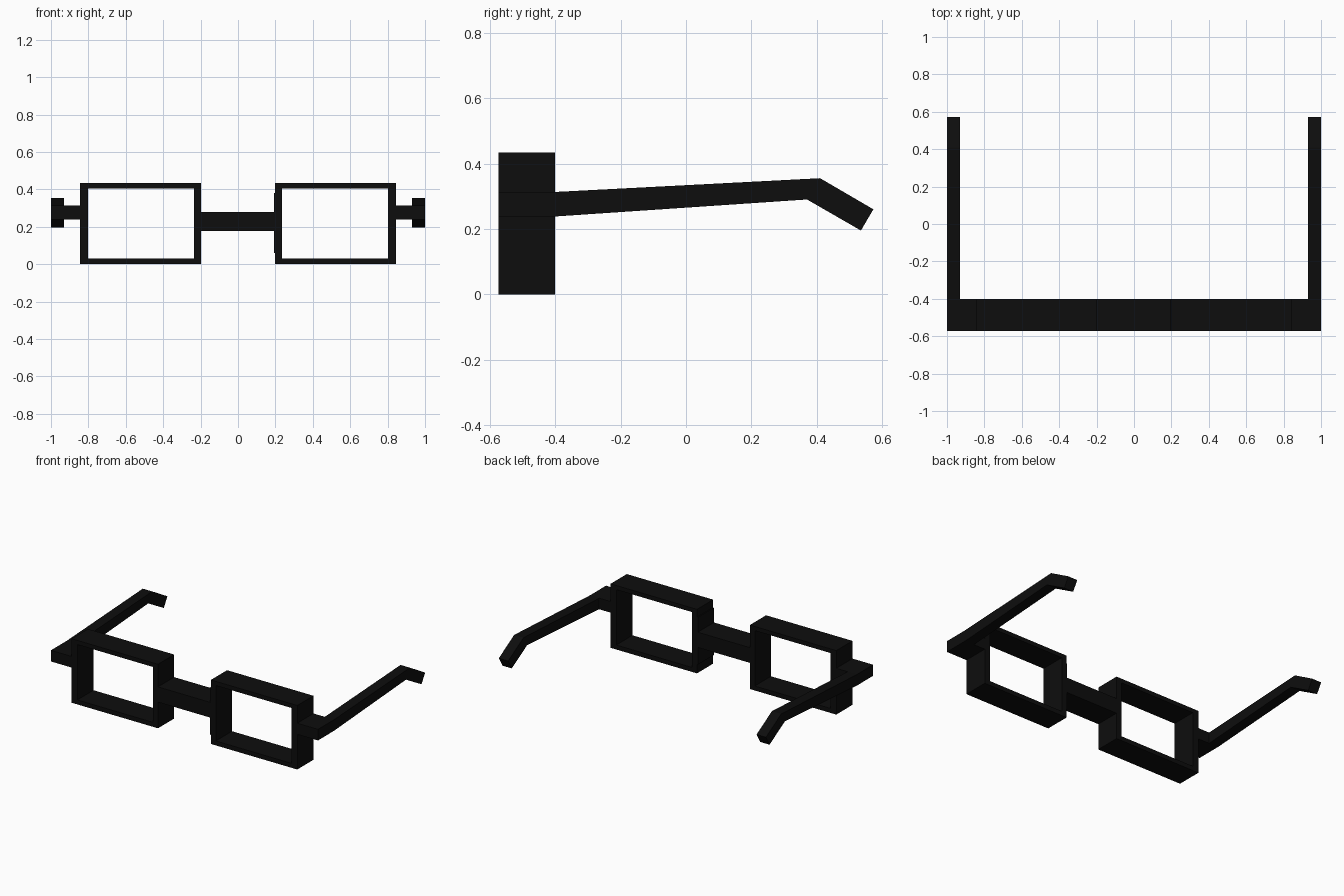
import bpy, bmesh

if "Cube" in bpy.data.objects:
    bpy.data.objects.remove(bpy.data.objects["Cube"])

Y0, Y1 = -0.573, -0.40   # front and back of the frame front

black = bpy.data.materials.new("black_plastic")
black.diffuse_color = (0.004, 0.004, 0.004, 1)
black.use_nodes = True
black.node_tree.nodes["Principled BSDF"].inputs["Base Color"].default_value = black.diffuse_color


def finish(name, bm):
    bmesh.ops.recalc_face_normals(bm, faces=bm.faces[:])
    me = bpy.data.meshes.new(name)
    bm.to_mesh(me)
    bm.free()
    me.materials.append(black)
    ob = bpy.data.objects.new(name, me)
    bpy.context.collection.objects.link(ob)
    return ob


def box(name, x, y, z):
    bm = bmesh.new()
    bmesh.ops.create_cube(bm, size=1)
    for v in bm.verts:
        v.co = [r[0] if c < 0 else r[1] for c, r in zip(v.co, (x, y, z))]
    return finish(name, bm)


def rim(name, outer, inner):
    # rectangular ring in XZ, extruded along Y
    bm = bmesh.new()
    rings = []
    for y in (Y0, Y1):
        for x0, x1, z0, z1 in (outer, inner):
            rings.append([bm.verts.new((x, y, z)) for x, z in
                          ((x0, z0), (x1, z0), (x1, z1), (x0, z1))])
    fo, fi, bo, bi = rings
    for a, b in ((fo, fi), (fi, bi), (bi, bo), (bo, fo)):
        for i in range(4):
            j = (i + 1) % 4
            bm.faces.new((a[i], a[j], b[j], b[i]))
    return finish(name, bm)


def temple(name, x0, x1):
    # bent arm: pairs of top/bottom points in YZ, swept across X
    pairs = [((-0.40, 0.313), (-0.40, 0.238)),
             ((0.41, 0.355), (0.37, 0.29)),
             ((0.573, 0.26), (0.535, 0.195))]
    bm = bmesh.new()
    secs = [[bm.verts.new((x, *p)) for x, p in
             ((x0, t), (x1, t), (x1, b), (x0, b))] for t, b in pairs]
    for a, b in zip(secs, secs[1:]):
        for i in range(4):
            j = (i + 1) % 4
            bm.faces.new((a[i], a[j], b[j], b[i]))
    bm.faces.new(secs[0])
    bm.faces.new(secs[-1])
    return finish(name, bm)


# Rims, hinge blocks and temples, mirrored to the other side
parts = [
    rim("lens_rim", (0.198, 0.845, 0, 0.433), (0.235, 0.802, 0.03, 0.405)),
    box("hinge_block", (0.845, 1.0), (Y0, Y1), (0.238, 0.313)),
    temple("temple_arm", 0.93, 1.0),
]
for ob in parts:
    m = ob.modifiers.new("mirror", 'MIRROR')
    m.use_axis = (True, False, False)

# Nose bridge, with the thin pad on one rim
box("nose_bridge", (-0.198, 0.198), (Y0, Y1), (0.177, 0.28))
box("bridge_pad", (0.192, 0.199), (Y0 + 0.002, Y1 - 0.002), (0.06, 0.38))
